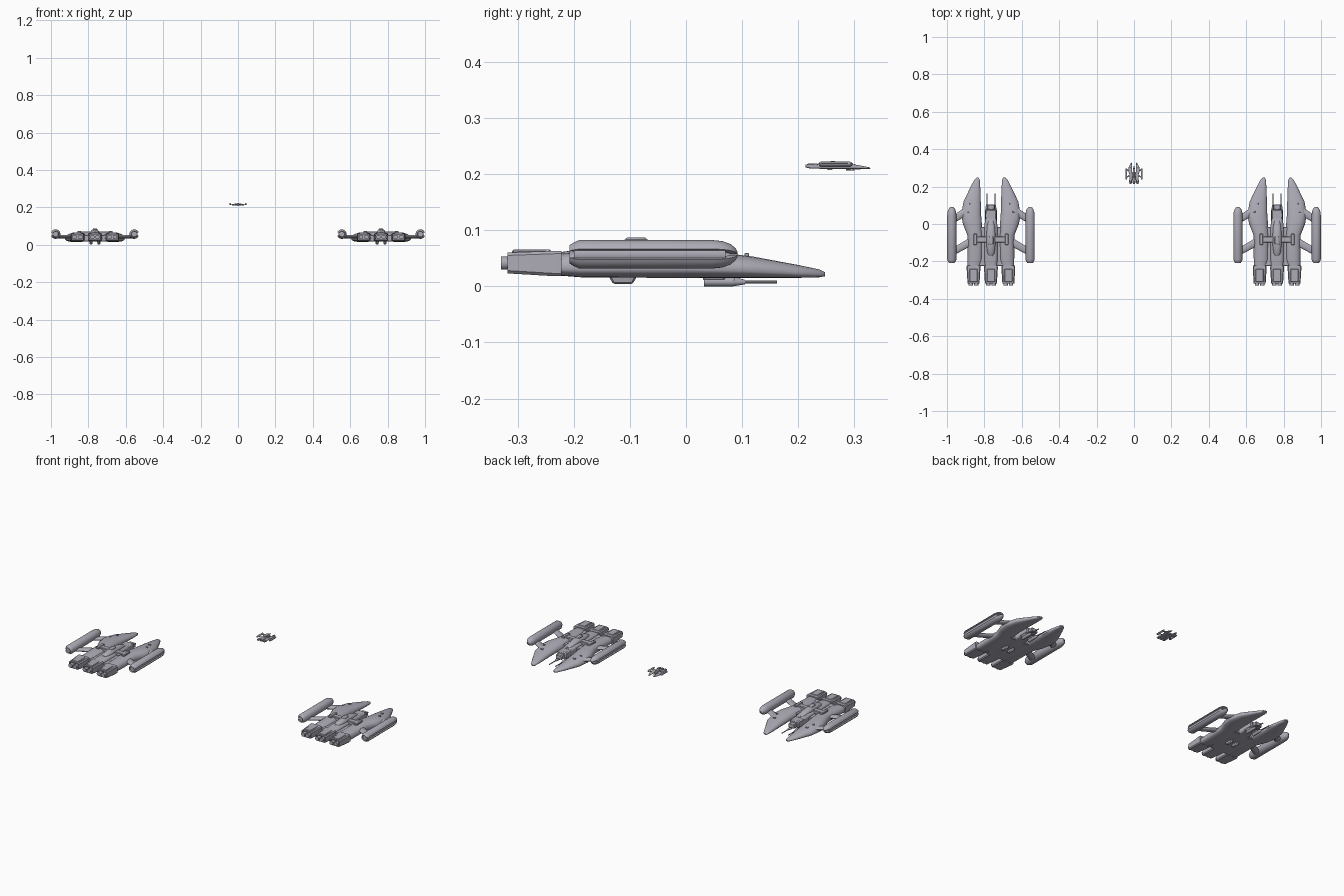
import bpy, bmesh, math
from mathutils import Matrix, Vector

cube = bpy.data.objects.get("Cube")
if cube:
    bpy.data.objects.remove(cube)

COLOR = (0.42, 0.41, 0.47, 1)
hull_grey = bpy.data.materials.new("hull grey")
hull_grey.use_nodes = True
hull_grey.diffuse_color = COLOR
hull_grey.node_tree.nodes["Principled BSDF"].inputs["Base Color"].default_value = COLOR

parts = []


def finish(bm, name):
    bmesh.ops.recalc_face_normals(bm, faces=bm.faces)
    mesh = bpy.data.meshes.new(name)
    bm.to_mesh(mesh)
    bm.free()
    mesh.materials.append(hull_grey)
    ob = bpy.data.objects.new(name, mesh)
    bpy.context.collection.objects.link(ob)
    parts.append(ob)


def bridge(bm, rings, closed=True):
    n = len(rings[0])
    for a, b in zip(rings, rings[1:]):
        for i in range(n if closed else n - 1):
            j = (i + 1) % n
            bm.faces.new((a[i], a[j], b[j], b[i]))


def loft(name, sections, side=1, power=2.4, n=24, waist=0.35):
    """Rounded body through sections (y, x inner, x outer, z bottom, z top)."""
    bm, rings = bmesh.new(), []
    for y, x0, x1, z0, z1 in sections:
        zw, ring = z0 + (z1 - z0) * waist, []
        for i in range(n):
            t = math.tau * (i + 0.5) / n
            c, s = math.cos(t), math.sin(t)
            u = math.copysign(abs(c) ** (2 / power), c)
            v = math.copysign(abs(s) ** (2 / power), s)
            x = (x0 + x1) / 2 + u * (x1 - x0) / 2
            z = zw + v * ((z1 - zw) if v > 0 else (zw - z0))
            ring.append(bm.verts.new((side * x, y, z)))
        rings.append(ring)
    bridge(bm, rings)
    bm.faces.new(rings[0])
    bm.faces.new(rings[-1])
    finish(bm, name)


def box(name, x, y, z, taper=0, bevel=0.003):
    """Bevelled box from ranges; taper narrows the top."""
    bm = bmesh.new()
    bmesh.ops.create_cube(bm, size=1)
    for v in bm.verts:
        k = 1 - taper * (v.co.z > 0)
        v.co = Vector([(r[0] + r[1]) / 2 + c * f * (r[1] - r[0])
                       for r, c, f in zip((x, y, z), v.co, (k, k, 1))])
    bmesh.ops.bevel(bm, geom=bm.edges[:], offset=bevel, segments=1, affect='EDGES')
    finish(bm, name)


def rod(name, a, b, r0, r1, flat=1, n=16):
    """Round or flattened bar between two points."""
    a, b = Vector(a), Vector(b)
    d = b - a
    bm = bmesh.new()
    bmesh.ops.create_cone(bm, cap_ends=True, segments=n, radius1=r0, radius2=r1, depth=d.length)
    mid = (a + b) / 2
    squash = Matrix.Diagonal((1, 1, flat, 1))
    bm.transform(Matrix.Translation(mid) @ squash @ d.to_track_quat('Z', 'Y').to_matrix().to_4x4())
    finish(bm, name)


def pod_shell(name, side, cx, cz):
    """Capsule shell with a slot along its outer side."""
    outer = [(-.208, .016), (-.2, .021), (-.19, .0255), (.045, .0255),
             (.065, .0235), (.08, .018), (.089, .010), (.092, .003)]
    inner = [(.08, .003), (.06, .014), (-.2, .014)]
    profile = outer + inner
    gap = math.radians(22)
    bm, rings = bmesh.new(), []
    for i in range(29):
        t = gap + (math.tau - 2 * gap) * i / 28
        rings.append([bm.verts.new((side * (cx + r * math.cos(t)), y, cz + r * math.sin(t)))
                      for y, r in profile])
    bridge(bm, rings)
    bm.faces.new(rings[0])
    bm.faces.new(rings[-1])
    finish(bm, name)


def engine(label, cx):
    """Tapered box with a recessed rear face and two nozzles."""
    bm, rings = bmesh.new(), []
    for y, w, z0, z1 in ((-.222, .036, .018, .063), (-.235, .037, .018, .063),
                         (-.318, .032, .023, .060), (-.318, .027, .027, .056),
                         (-.295, .027, .027, .056)):
        c = .005
        rings.append([bm.verts.new((cx + x, y, z)) for x, z in (
            (-w + c, z0), (w - c, z0), (w, z0 + c), (w, z1 - c),
            (w - c, z1), (-w + c, z1), (-w, z1 - c), (-w, z0 + c))])
    bridge(bm, rings)
    bm.faces.new(rings[0])
    bm.faces.new(rings[-1])
    finish(bm, label + "_engine")
    for i, s in enumerate((-1, 1)):
        x = cx + s * .0145
        rod(f"{label}_nozzle_{i + 1}", (x, -.29, .0415), (x, -.33, .0415), .010, .012)
    box(label + "_engine_plate", (cx - .022, cx + .022), (-.31, -.24), (.055, .0655))


HULL = [(.248, .066, .076, .018, .025), (.238, .060, .088, .016, .030),
        (.20, .057, .108, .015, .038), (.12, .054, .147, .015, .053),
        (.05, .052, .159, .015, .062), (0, .048, .150, .015, .066),
        (-.06, .044, .126, .015, .067), (-.19, .044, .125, .016, .062),
        (-.235, .058, .124, .020, .057)]

# Paired parts
for label, s in (("left", 1), ("right", -1)):
    loft(label + "_hull", HULL, s)
    engine(label, s * .093)
    pod_shell(label + "_pod_shell", s, .21, .057)
    rod(label + "_pod_core", (s * .212, -.2, .057), (s * .212, .07, .057), .0165, .0165, n=20)
    rod(label + "_front_strut", (s * .12, .075, .045), (s * .205, .022, .042), .021, .018, .45)
    rod(label + "_rear_strut", (s * .10, -.09, .045), (s * .205, -.15, .042), .021, .018, .45)
    xs = sorted((s * .074, s * .094))
    box(label + "_arm_block", xs, (-.112, -.052), (.05, .074))
    xs = sorted((s * .02, s * .08))
    box(label + "_arm", xs, (-.098, -.066), (.05, .071))
    box(label + "_hull_vent", sorted((s * .1, s * .114)), (.104, .112), (.045, .059), bevel=.001)
    box(label + "_hull_hatch", sorted((s * .116, s * .126)), (.062, .07), (.05, .064), bevel=.001)
    # Guns below the nose
    rod(label + "_gun_body", (s * .021, .032, .0085), (s * .021, .085, .0085), .0085, .0085)
    rod(label + "_gun_muzzle", (s * .021, .085, .0085), (s * .021, .105, .0075), .0085, .004)
    rod(label + "_gun_barrel", (s * .021, .1, .0075), (s * .021, .162, .0075), .0028, .0028, n=8)
    box(label + "_gun_mount", sorted((s * .012, s * .03)), (.03, .07), (.01, .03))
    box(label + "_lower_fin", sorted((s * .014, s * .026)), (-.13, -.095), (.004, .02), -.5)

# Central body
engine("middle", 0)
box("deck", (-.065, .065), (-.225, -.015), (.018, .052))
loft("spine", [(-.23, -.032, .032, .019, .06), (-.19, -.036, .036, .017, .066),
               (-.02, -.036, .036, .017, .066), (.03, -.03, .03, .02, .058)], power=4)
loft("canopy", [(-.17, -.012, .012, .05, .068), (-.155, -.02, .02, .05, .076),
                (-.11, -.024, .024, .05, .083), (-.06, -.024, .024, .05, .083),
                (-.01, -.021, .021, .05, .075), (.02, -.014, .014, .045, .062)])
box("canopy_cap", (-.014, .014), (-.112, -.066), (.075, .0865), .15)
box("nose_block", (-.032, .032), (.012, .08), (.02, .056), .1, .005)
box("nose_tip", (-.021, .021), (.075, .105), (.022, .046), .1)

# Ships: place the finished parts, with linked copies for the others
PLACES = (("left_ship", (.765, 0, 0), 1), ("right_ship", (-.765, 0, 0), 1),
          ("small_ship", (0, .279, .206), .2))
bpy.ops.object.select_all(action='DESELECT')
for ob in parts:
    ob.select_set(True)
bpy.context.view_layer.objects.active = parts[0]
bpy.ops.object.shade_smooth_by_angle(angle=math.radians(35))
for i, (ship, where, size) in enumerate(PLACES):
    for ob in parts:
        if i:
            item = bpy.data.objects.new(ship + "_" + ob.name.split("ship_")[-1], ob.data)
            bpy.context.collection.objects.link(item)
        else:
            item = ob
            item.name = ship + "_" + ob.name
        item.location = where
        item.scale = (size,) * 3
